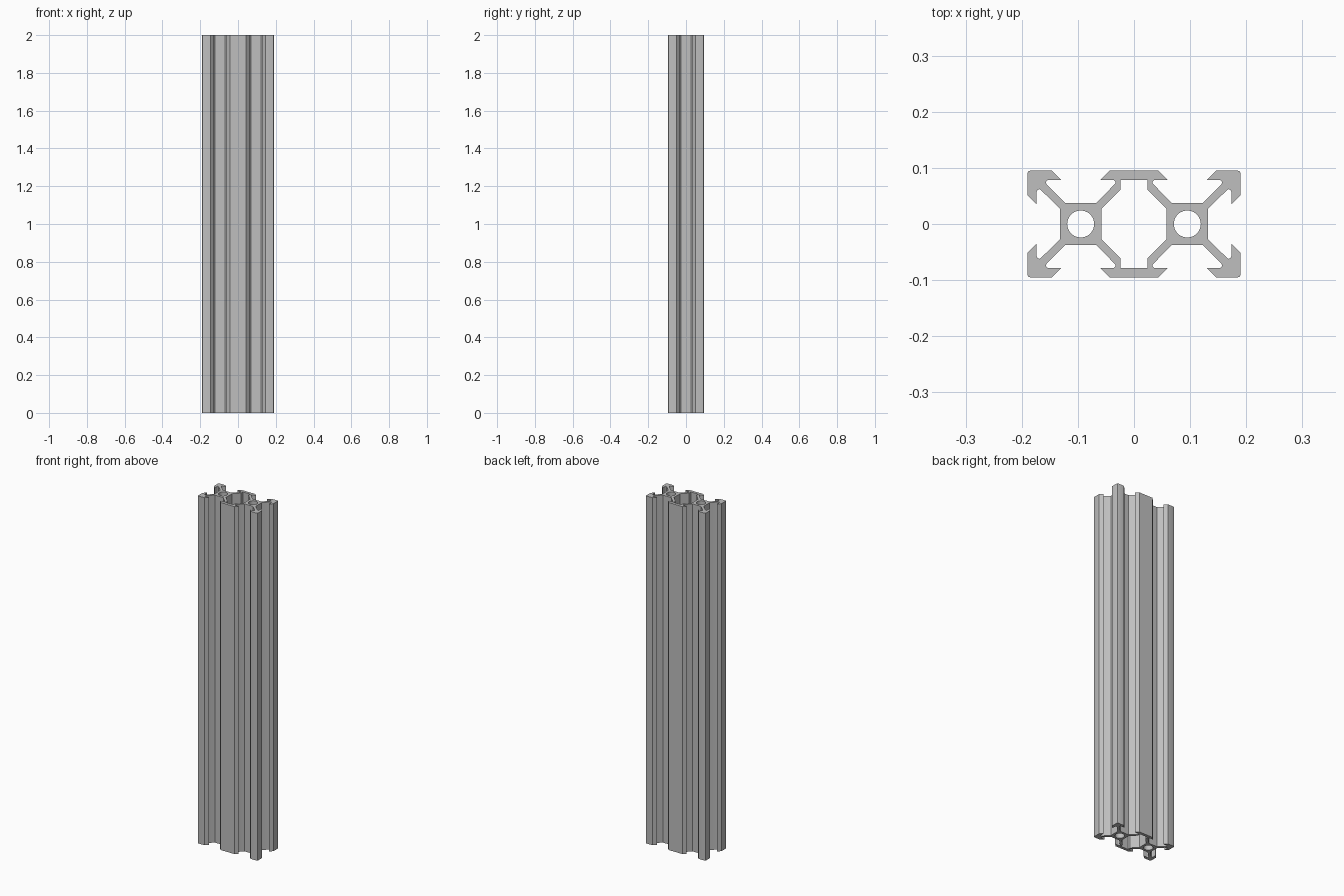
import bpy, bmesh, math

if "Cube" in bpy.data.objects:
    bpy.data.objects.remove(bpy.data.objects["Cube"], do_unlink=True)

LENGTH, CELL, BORE, SIDES = 2.0, 0.095, 0.024, 48

# Half of one slotted arm, from the core to the outer corner on the diagonal
arm = [(.037, .027), (.0714, .0612), (.0738, .0622), (.0765, .0612), (.0782, .059),
       (.0786, .056), (.0786, .0352), (.095, .0516), (.095, .0905), (.0937, .0937)]
swapped = [(v, u) for u, v in arm]

# One quadrant of the outer outline, counter-clockwise
quadrant = arm + swapped[-2::-1] + [(-u, v) for u, v in swapped[:8]]
quadrant = [(u + CELL, v) for u, v in quadrant]

# Half of the central chamber
chamber_quadrant = [(.058, .027), (.0245, .0605), (.0245, .0786)]


def mirror_loop(points):
    """Mirror a quadrant path into a closed loop."""
    half = points + [(-x, y) for x, y in reversed(points)]
    return half + [(x, -y) for x, y in reversed(half)]


def circle(cx):
    steps = [2 * math.pi * i / SIDES for i in range(SIDES)]
    return [(cx + BORE * math.cos(a), BORE * math.sin(a)) for a in steps]


# Cross-section with chamber and two bores
bm = bmesh.new()
for loop in (mirror_loop(quadrant), mirror_loop(chamber_quadrant), circle(CELL), circle(-CELL)):
    verts = [bm.verts.new((x, y, 0)) for x, y in loop]
    for i, v in enumerate(verts):
        bm.edges.new((verts[i - 1], v))
bmesh.ops.triangle_fill(bm, use_beauty=True, use_dissolve=False, edges=bm.edges[:])

# Extrude to full length, keeping the bottom cap
result = bmesh.ops.extrude_face_region(bm, geom=bm.faces[:], use_keep_orig=True)
top = [g for g in result["geom"] if isinstance(g, bmesh.types.BMVert)]
bmesh.ops.translate(bm, verts=top, vec=(0, 0, LENGTH))
bmesh.ops.recalc_face_normals(bm, faces=bm.faces[:])

mesh = bpy.data.meshes.new("slotted_rail")
bm.to_mesh(mesh)
bm.free()
rail = bpy.data.objects.new("slotted_rail", mesh)
bpy.context.collection.objects.link(rail)

# Plain aluminium grey
grey = bpy.data.materials.new("aluminium_grey")
grey.use_nodes = True
colour = (0.52, 0.52, 0.52, 1)
grey.diffuse_color = colour
grey.node_tree.nodes["Principled BSDF"].inputs["Base Color"].default_value = colour
mesh.materials.append(grey)

# Smooth bores, crisp corners
bpy.ops.object.select_all(action="DESELECT")
rail.select_set(True)
bpy.context.view_layer.objects.active = rail
bpy.ops.object.shade_smooth_by_angle(angle=math.radians(25))
